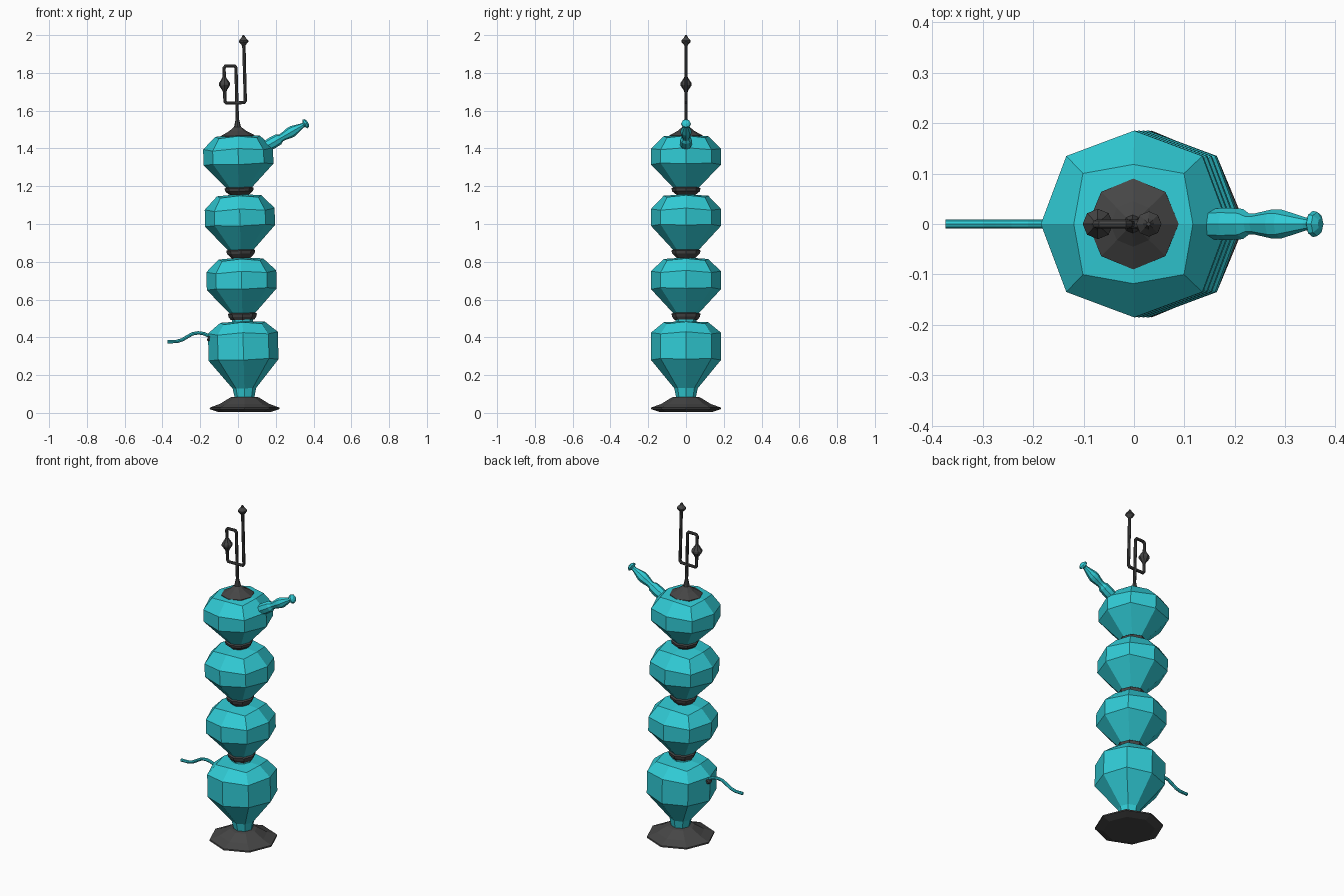
import bpy, bmesh, math
from mathutils import Matrix, Vector

if "Cube" in bpy.data.objects:
    bpy.data.objects.remove(bpy.data.objects["Cube"])


def material(name, color):
    m = bpy.data.materials.new(name)
    m.diffuse_color = color
    m.use_nodes = True
    m.node_tree.nodes["Principled BSDF"].inputs["Base Color"].default_value = m.diffuse_color
    return m


TEAL = material("teal", (0.03, 0.6, 0.67, 1))
DARK = material("dark_grey", (0.06, 0.06, 0.06, 1))

# The stack leans slightly to the left
TILT = Matrix.Translation((0.037, 0, 0)) @ Matrix.Rotation(-math.radians(1.5), 4, 'Y')


def lathe(name, rings, mat, matrix=TILT, sides=8):
    """Rings are (radius, height) or (radius, height, diagonal scale, diagonal drop)."""
    bm = bmesh.new()
    loops = []
    for ring in rings:
        r, z, k, drop = (tuple(ring) + (1.0, 0.0))[:4] if len(ring) == 2 else ring
        loop = []
        for i in range(sides):
            a = 2 * math.pi * i / sides
            d = i % 2
            rr = r * (k if d else 1)
            loop.append(bm.verts.new((rr * math.cos(a), rr * math.sin(a), z - d * drop)))
        loops.append(loop)
    for lo, hi in zip(loops, loops[1:]):
        for i in range(sides):
            j = (i + 1) % sides
            bm.faces.new((lo[i], lo[j], hi[j], hi[i]))
    bm.faces.new(loops[0][::-1])
    bm.faces.new(loops[-1])
    bm.transform(matrix)
    bmesh.ops.recalc_face_normals(bm, faces=bm.faces)
    me = bpy.data.meshes.new(name)
    bm.to_mesh(me)
    bm.free()
    me.materials.append(mat)
    ob = bpy.data.objects.new(name, me)
    bpy.context.collection.objects.link(ob)
    return ob


def tube(name, points, radius, mat, matrix=None):
    cu = bpy.data.curves.new(name, 'CURVE')
    cu.dimensions = '3D'
    cu.bevel_depth = radius
    cu.bevel_resolution = 2
    cu.use_fill_caps = True
    sp = cu.splines.new('POLY')
    sp.points.add(len(points) - 1)
    for p, (x, z) in zip(sp.points, points):
        v = Vector((x, 0, z))
        p.co = (*(matrix @ v if matrix else v), 1)
    sp.use_smooth = False
    cu.materials.append(mat)
    ob = bpy.data.objects.new(name, cu)
    bpy.context.collection.objects.link(ob)
    bpy.ops.object.select_all(action='DESELECT')
    ob.select_set(True)
    bpy.context.view_layer.objects.active = ob
    bpy.ops.object.convert(target='MESH')
    return ob


def along(x, z, dx, dz):
    """Frame at (x, 0, z) whose z axis points along (dx, 0, dz)."""
    return Matrix.Translation((x, 0, z)) @ Matrix.Rotation(math.atan2(dx, dz), 4, 'Y')


# Flared foot
lathe("foot", [(0.14, 0.005), (0.185, 0.02), (0.184, 0.028), (0.13, 0.048),
               (0.075, 0.082), (0.06, 0.085)], DARK, Matrix.Translation((0.035, 0, 0)))

# Lowest, tallest bulb with its necks
lathe("bulb_1", [(0.052, 0.08), (0.062, 0.13), (0.185, 0.28, 1.03, -0.005),
                 (0.185, 0.425, 1.03, 0.01), (0.118, 0.48, 1.2, 0.01),
                 (0.055, 0.483), (0.055, 0.50)], TEAL)

# Three upper bulbs: bottom, lower waist, upper waist, top
for i, (b, lo, up, t) in enumerate([(0.525, 0.655, 0.75, 0.815),
                                    (0.86, 0.99, 1.08, 1.15),
                                    (1.19, 1.315, 1.40, 1.465)]):
    lathe(f"bulb_{i + 2}", [(0.065, b), (0.185, lo, 1.03, -0.005), (0.185, up, 1.03, 0.01),
                            (0.118, t, 1.2, 0.01), (0.05, t + 0.005)], TEAL)

# Dark collars between bulbs
for i, (top, bottom, r) in enumerate([(0.53, 0.493, 0.062), (0.865, 0.82, 0.05),
                                      (1.195, 1.153, 0.048)]):
    lathe(f"collar_{i + 1}", [(r, bottom), (0.073, top - 0.022), (0.077, top - 0.006),
                              (0.068, top)], DARK)

# Cap under the antenna
lathe("cap", [(0.09, 1.455), (0.09, 1.468), (0.045, 1.493), (0.018, 1.515), (0.008, 1.56)], DARK)

# Antenna: one folded rod with two faceted beads
tube("antenna", [(0, 1.5), (0, 1.828), (-0.008, 1.838), (-0.055, 1.838), (-0.063, 1.828),
                 (-0.063, 1.652), (-0.055, 1.642), (0.037, 1.642), (0.045, 1.652),
                 (0.045, 1.96)], 0.009, DARK, TILT)
for name, x, z, r, h in [("side_bead", -0.063, 1.742, 0.03, 0.05),
                         ("tip_bead", 0.044, 1.967, 0.025, 0.032)]:
    lathe(name, [(0.005, -h), (r * 0.45, -h * 0.6), (r, -h * 0.1), (r, h * 0.1),
                 (r * 0.45, h * 0.6), (0.004, h)], DARK, TILT @ Matrix.Translation((x, 0, z)))

# Spout on the right of the top bulb
lathe("spout", [(0.03, 0), (0.032, 0.04), (0.03, 0.078), (0.021, 0.092), (0.021, 0.105),
                (0.029, 0.145), (0.029, 0.165), (0.013, 0.222), (0.013, 0.23),
                (0.026, 0.238), (0.024, 0.248), (0.011, 0.256)],
      TEAL, along(0.148, 1.41, 0.866, 0.5))

# Tail cord and its socket on the left of the lowest bulb
lathe("tail_socket", [(0.026, -0.03), (0.027, 0.005), (0.024, 0.014), (0.012, 0.018)],
      DARK, along(-0.14, 0.398, -0.85, 0.52))
tube("tail", [(-0.12, 0.385), (-0.155, 0.408), (-0.18, 0.419), (-0.21, 0.424), (-0.24, 0.419),
              (-0.27, 0.402), (-0.295, 0.387), (-0.325, 0.378), (-0.373, 0.377)], 0.009, TEAL)
